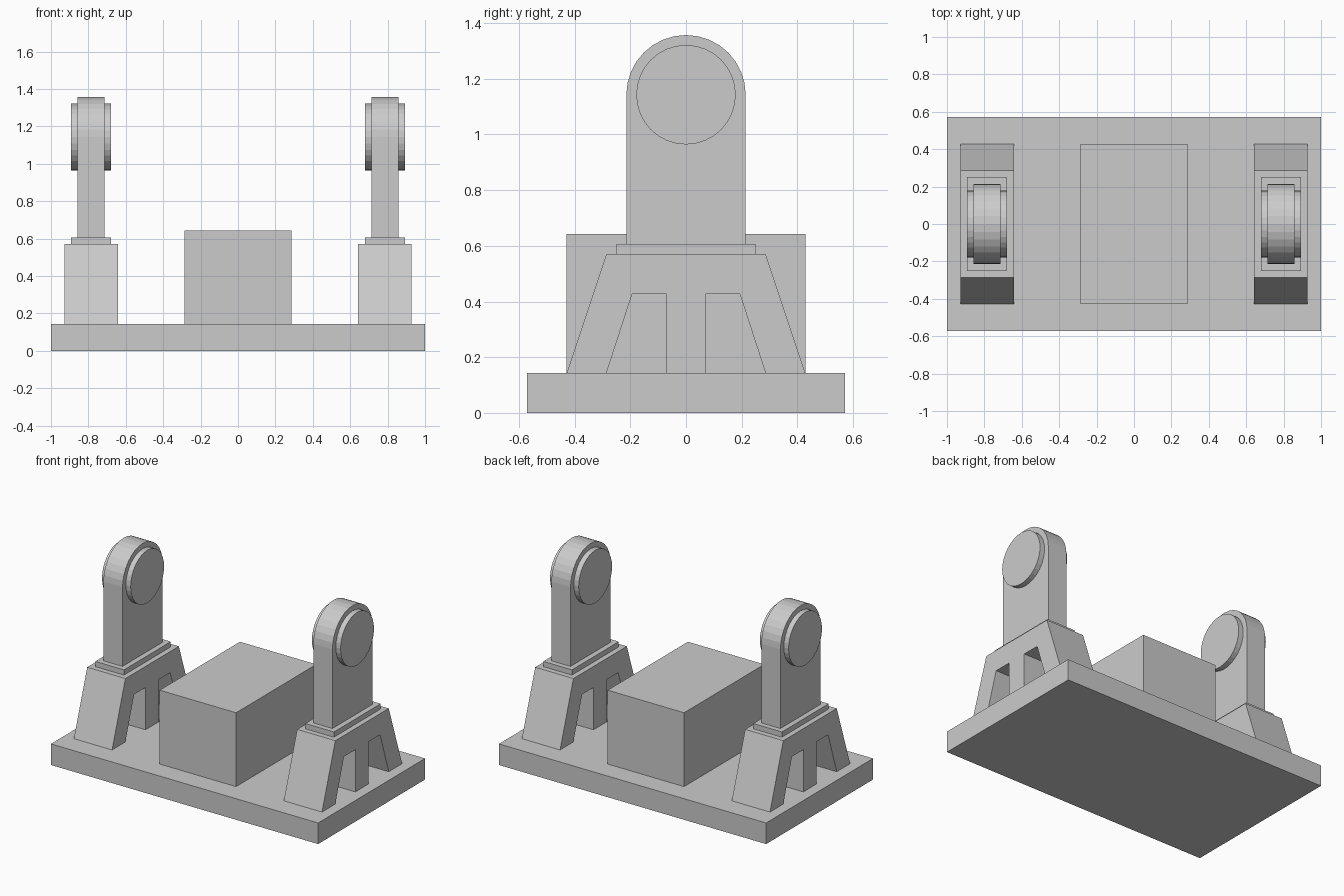
import bpy, bmesh, math

if "Cube" in bpy.data.objects:
    bpy.data.objects.remove(bpy.data.objects["Cube"])

U = 1 / 14  # modelling unit: the base is 28 units long


def prism(name, profile, x, half):
    """Extrude a (y, z) profile along x, centred on x."""
    bm = bmesh.new()
    face = bm.faces.new([bm.verts.new(((x - half) * U, y * U, z * U)) for y, z in profile])
    new = bmesh.ops.extrude_face_region(bm, geom=[face])["geom"]
    verts = [g for g in new if isinstance(g, bmesh.types.BMVert)]
    bmesh.ops.translate(bm, verts=verts, vec=(2 * half * U, 0, 0))
    bmesh.ops.recalc_face_normals(bm, faces=bm.faces)
    mesh = bpy.data.meshes.new(name)
    bm.to_mesh(mesh)
    bm.free()
    obj = bpy.data.objects.new(name, mesh)
    bpy.context.collection.objects.link(obj)
    return obj


def rect(y, z0, z1):
    return [(-y, z0), (y, z0), (y, z1), (-y, z1)]


def arc(radius, z, steps, sweep):
    return [(radius * math.cos(sweep * i / steps), z + radius * math.sin(sweep * i / steps))
            for i in range(steps)]


# Base slab and central block
prism("base", rect(8, 0, 2), 0, 14)
prism("center_block", rect(6, 2, 9), 0, 4)

# Trestle outline: two sloped legs and a straight middle leg
right_side = [(1, 2), (1, 6), (2.7, 6), (4, 2), (6, 2), (4, 8)]
trestle = right_side + [(-y, z) for y, z in reversed(right_side)]

# Round-topped post outline and its disc
post = [(3, 8.5)] + arc(3, 16, 16, math.pi) + [(-3, 16), (-3, 8.5)]
disc = arc(2.5, 16, 32, 2 * math.pi)

# The same support stands at each end
for side, x in (("left", -11), ("right", 11)):
    prism(side + "_trestle", trestle, x, 2)
    prism(side + "_plate", rect(3.5, 8, 8.5), x, 1.5)
    prism(side + "_post", post, x, 1)
    prism(side + "_disc", disc, x, 1.5)
